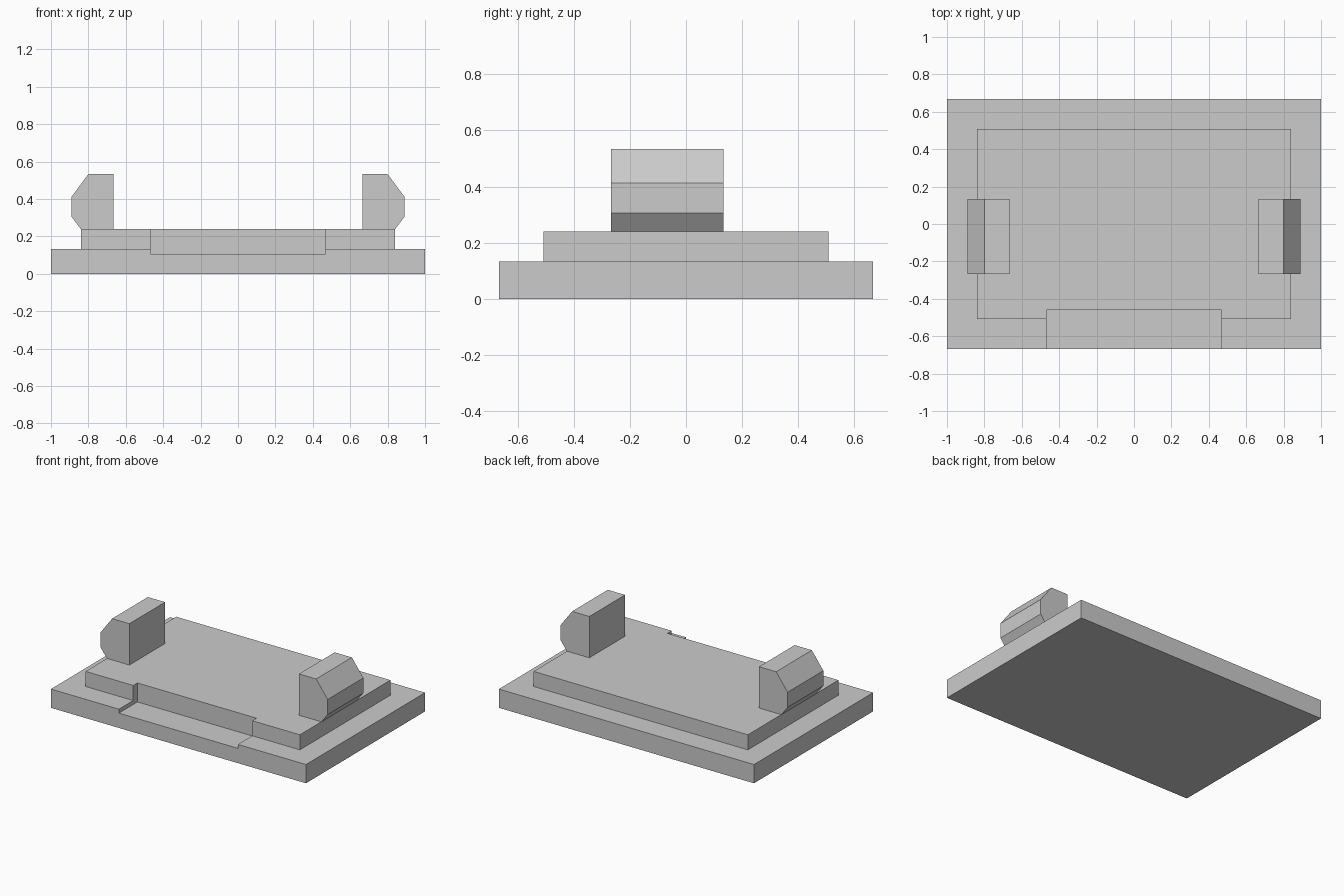
import bpy
import bmesh
from mathutils import Vector

cube = bpy.data.objects.get("Cube")
if cube:
    bpy.data.objects.remove(cube, do_unlink=True)

grey = bpy.data.materials.new("light_grey")
grey.use_nodes = True
grey.diffuse_color = (0.6, 0.6, 0.6, 1)
grey.node_tree.nodes["Principled BSDF"].inputs["Base Color"].default_value = (0.6, 0.6, 0.6, 1)


def prism(name, outline, offset):
    """Extrude a closed 3D outline along an offset vector."""
    bm = bmesh.new()
    face = bm.faces.new([bm.verts.new(p) for p in outline])
    result = bmesh.ops.extrude_face_region(bm, geom=[face], use_keep_orig=True)
    moved = [v for v in result["geom"] if isinstance(v, bmesh.types.BMVert)]
    bmesh.ops.translate(bm, verts=moved, vec=Vector(offset))
    bmesh.ops.recalc_face_normals(bm, faces=bm.faces)
    mesh = bpy.data.meshes.new(name)
    bm.to_mesh(mesh)
    bm.free()
    mesh.materials.append(grey)
    obj = bpy.data.objects.new(name, mesh)
    bpy.context.collection.objects.link(obj)
    return obj


def box(name, half_x, y0, y1, z0, z1):
    corners = [(-half_x, y0, z0), (half_x, y0, z0), (half_x, y1, z0), (-half_x, y1, z0)]
    return prism(name, corners, (0, 0, z1 - z0))


# Stepped base
base = box("base", 1.0, -0.667, 0.667, 0, 0.133)
platform = box("platform", 0.84, -0.507, 0.507, 0.133, 0.24)

# Shallow recess in the middle of the front edge
cutter = box("recess_cutter", 0.467, -0.8, -0.46, 0.105, 0.4)
cutter.hide_render = True
for part in (base, platform):
    cut = part.modifiers.new("recess", "BOOLEAN")
    cut.operation = "DIFFERENCE"
    cut.solver = "EXACT"
    cut.object = cutter
    bpy.context.view_layer.objects.active = part
    bpy.ops.object.modifier_apply(modifier=cut.name)
bpy.data.objects.remove(cutter, do_unlink=True)

# Side blocks with chamfered outer edges
profile = [(0.665, 0.235), (0.837, 0.235), (0.89, 0.305),
           (0.89, 0.412), (0.8, 0.533), (0.665, 0.533)]
for name, side in (("left_block", 1), ("right_block", -1)):
    prism(name, [(side * x, -0.267, z) for x, z in profile], (0, 0.4, 0))
